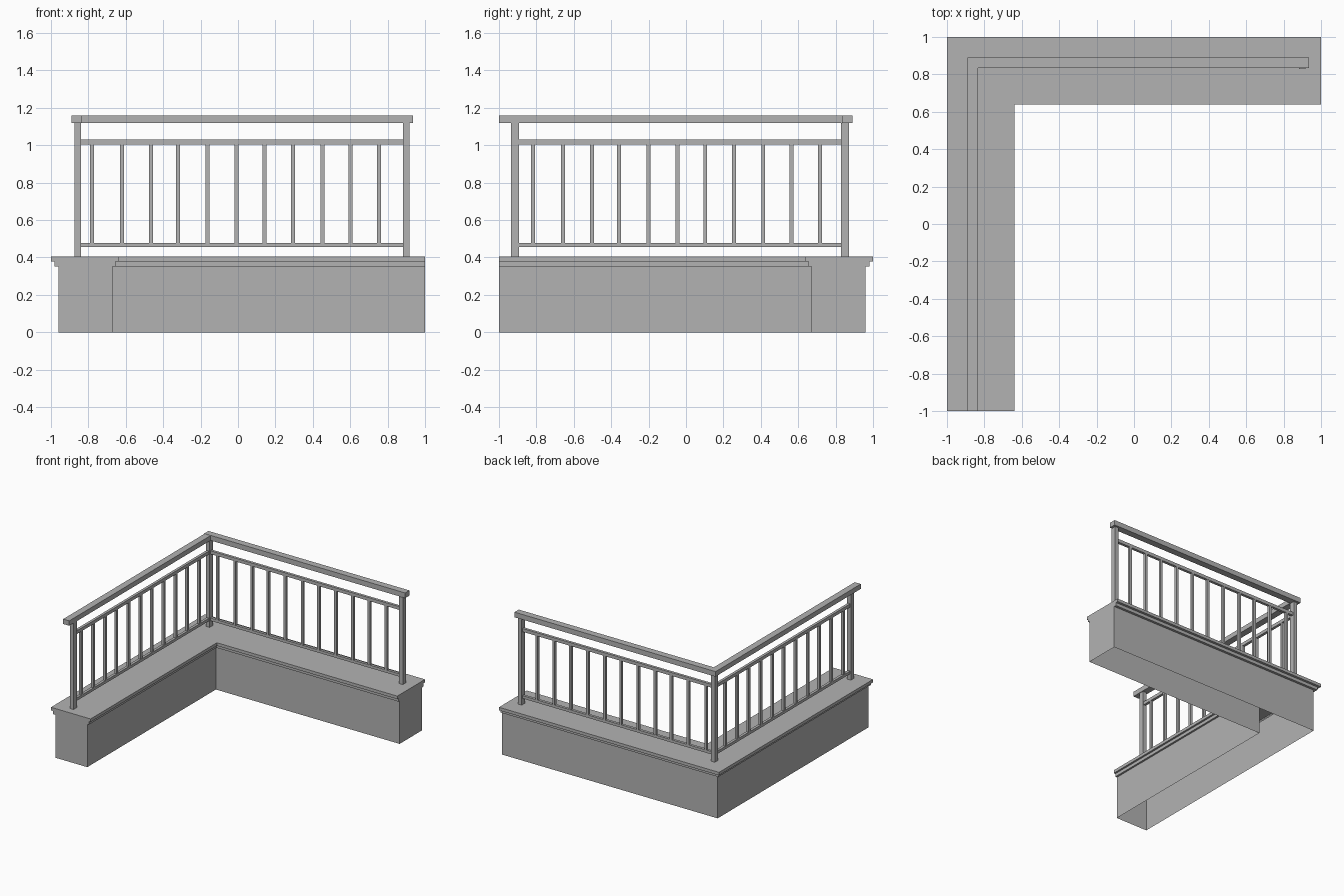
import bpy
import bmesh

cube = bpy.data.objects.get("Cube")
if cube:
    bpy.data.objects.remove(cube, do_unlink=True)

grey = bpy.data.materials.new("plain_grey")
grey.use_nodes = True
grey.diffuse_color = (0.45, 0.45, 0.45, 1)
grey.node_tree.nodes["Principled BSDF"].inputs["Base Color"].default_value = grey.diffuse_color


def finish(name, bm):
    bmesh.ops.recalc_face_normals(bm, faces=bm.faces)
    mesh = bpy.data.meshes.new(name)
    bm.to_mesh(mesh)
    bm.free()
    mesh.materials.append(grey)
    bpy.context.collection.objects.link(bpy.data.objects.new(name, mesh))


def box(name, xs, ys, zs):
    bm = bmesh.new()
    bmesh.ops.create_cube(bm, size=1)
    for v in bm.verts:
        v.co = [r[0] if c < 0 else r[1] for c, r in zip(v.co, (xs, ys, zs))]
    finish(name, bm)


def span(centre, width):
    return (centre - width / 2, centre + width / 2)


# Stepped parapet wall: profile swept round the corner, open underneath
profile = [(-0.96, 0), (-0.96, 0.353), (-0.98, 0.353), (-0.98, 0.379),
           (-1, 0.379), (-1, 0.404), (-0.64, 0.404), (-0.64, 0.379),
           (-0.655, 0.379), (-0.655, 0.353), (-0.67, 0.353), (-0.67, 0)]
bm = bmesh.new()
rings = [[bm.verts.new(place(o, z)) for o, z in profile] for place in (
    lambda o, z: (o, -1, z), lambda o, z: (o, -o, z), lambda o, z: (1, -o, z))]
for a, b in zip(rings, rings[1:]):
    for i in range(len(profile) - 1):
        bm.faces.new((a[i], a[i + 1], b[i + 1], b[i]))
bm.faces.new(rings[0])
bm.faces.new(rings[-1])
finish("parapet_wall", bm)

# Handrails
RAIL_X, RAIL_Y = -0.856, 0.851
box("back_handrail", (-0.891, 0.936), (0.834, 0.889), (1.118, 1.16))
box("side_handrail", (-0.889, -0.834), (-1, 0.834), (1.118, 1.158))

# Posts
for name, x, y in (("front_post", RAIL_X, -0.915), ("corner_post", RAIL_X, RAIL_Y),
                   ("end_post", 0.9, RAIL_Y)):
    box(name, span(x, 0.034), span(y, 0.043), (0.404, 1.118))

# Thin horizontal rails
for name, zs in (("lower", (0.455, 0.478)), ("upper", (1.003, 1.03))):
    box("back_" + name + "_rail", (-0.839, 0.883), span(RAIL_Y, 0.022), zs)
    box("side_" + name + "_rail", span(RAIL_X, 0.022), (-0.894, 0.83), zs)

# Balusters
steps = (0, 0.16, 0.315, 0.46, 0.617, 0.773, 0.921, 1.075, 1.231, 1.381, 1.535)
for i, s in enumerate(steps, 1):
    box(f"back_baluster_{i}", span(s - 0.78, 0.021), span(RAIL_Y, 0.021), (0.478, 1.003))
    box(f"side_baluster_{i}", span(RAIL_X, 0.021), span(s - 0.818, 0.021), (0.478, 1.003))
